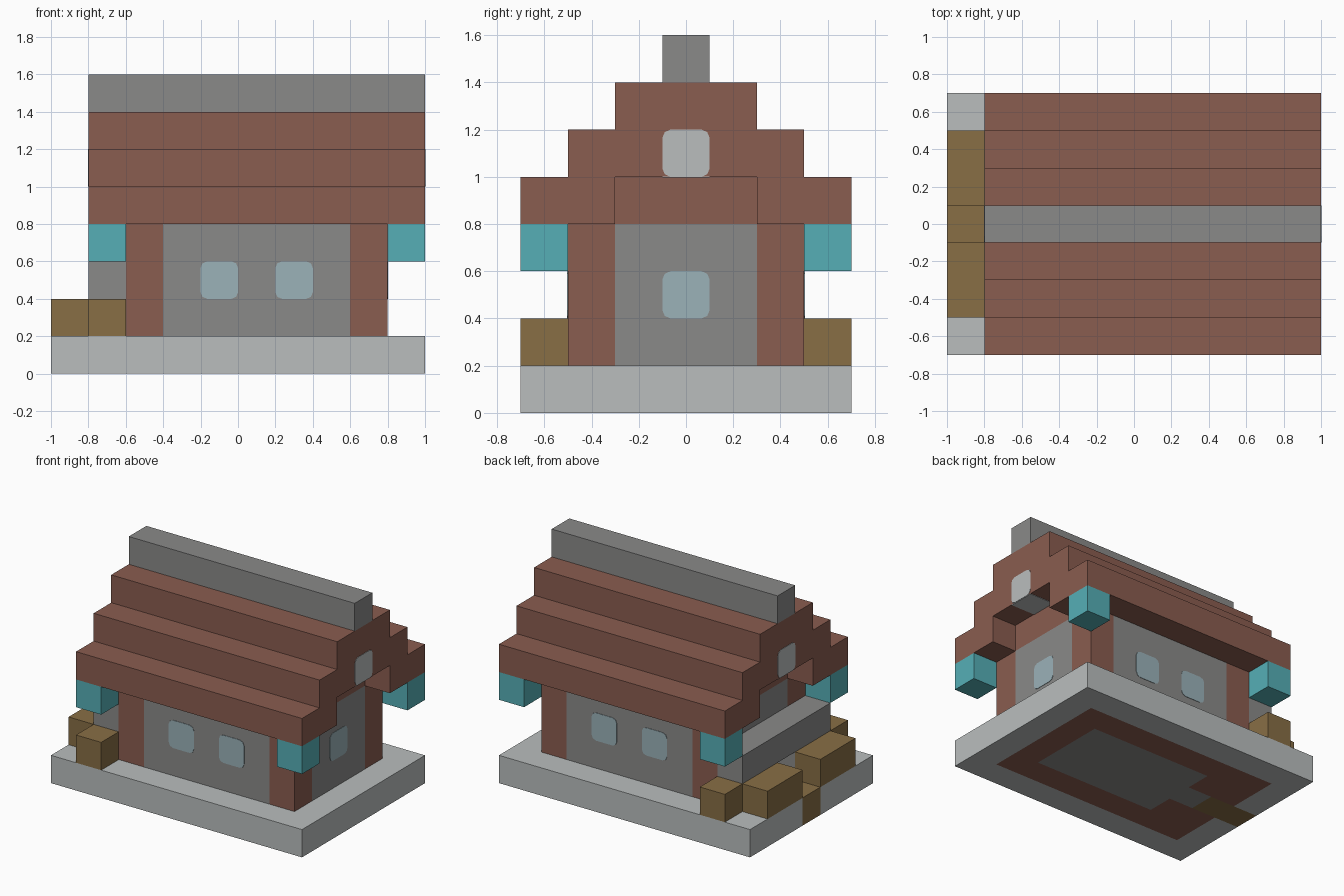
import bpy
import bmesh
import math
from mathutils import Vector

cube = bpy.data.objects.get("Cube")
if cube:
    bpy.data.objects.remove(cube, do_unlink=True)

U = 0.2  # block size


def material(name, rgb):
    m = bpy.data.materials.new(name)
    m.use_nodes = True
    m.diffuse_color = (*rgb, 1)
    m.node_tree.nodes["Principled BSDF"].inputs["Base Color"].default_value = (*rgb, 1)
    return m


red = material("brick red", (0.254, 0.109, 0.08))
grey = material("stone grey", (0.254, 0.254, 0.25))
light = material("pale stone", (0.49, 0.515, 0.515))
brown = material("earth brown", (0.246, 0.156, 0.06))
teal = material("lantern teal", (0.093, 0.43, 0.468))
glass = material("window glass", (0.328, 0.445, 0.485))


def finish(name, bm, *mats):
    bmesh.ops.recalc_face_normals(bm, faces=bm.faces)
    mesh = bpy.data.meshes.new(name)
    bm.to_mesh(mesh)
    bm.free()
    for m in mats:
        mesh.materials.append(m)
    ob = bpy.data.objects.new(name, mesh)
    bpy.context.collection.objects.link(ob)
    return ob


def prism(name, pts, axis, a, b, mat):
    """Extrude a 2D outline along x, y or z from a to b."""
    def place(p, d):
        v = list(p)
        v.insert("xyz".index(axis), d)
        return v
    bm = bmesh.new()
    face = bm.faces.new([bm.verts.new(place(p, a)) for p in pts])
    out = bmesh.ops.extrude_face_region(bm, geom=[face])
    move = Vector(place((0, 0), b - a))
    bmesh.ops.translate(bm, verts=[g for g in out["geom"] if isinstance(g, bmesh.types.BMVert)], vec=move)
    return finish(name, bm, mat)


def box(name, x, y, z, mat):
    return prism(name, [(x[0], y[0]), (x[1], y[0]), (x[1], y[1]), (x[0], y[1])], "z", z[0], z[1], mat)


def pane(name, centre, axis, at, side, mat):
    """Thin square plate with rounded corners, one block wide."""
    r, pts = 0.035, []
    for k in range(4):
        mid = math.pi / 4 + k * math.pi / 2
        cx = centre[0] + math.copysign(U / 2 - r, math.cos(mid))
        cy = centre[1] + math.copysign(U / 2 - r, math.sin(mid))
        for s in (-1, 0, 1):
            t = mid + s * math.pi / 4
            pts.append((cx + r * math.cos(t), cy + r * math.sin(t)))
    prism(name, pts, axis, at - side * 0.002, at + side * 0.003, mat)


# Base slab: a block grid coloured by floor plan
bm = bmesh.new()
bmesh.ops.create_grid(bm, x_segments=10, y_segments=7, size=1)
bmesh.ops.scale(bm, vec=(1, 0.7, 1), verts=bm.verts)
out = bmesh.ops.extrude_face_region(bm, geom=bm.faces[:])
bmesh.ops.translate(bm, verts=[g for g in out["geom"] if isinstance(g, bmesh.types.BMVert)], vec=(0, 0, U))
for f in bm.faces:
    c = f.calc_center_median()
    x, y = c.x, abs(c.y)
    if y < 0.1 and x < -0.6:
        f.material_index = 3
    elif (y < 0.3 and -0.4 < x < 0.6) or (y < 0.1 and -0.6 < x < -0.4):
        f.material_index = 2
    elif y < 0.5 and -0.8 < x < 0.8:
        f.material_index = 1
finish("base", bm, light, red, grey, brown)

# Walls, corner posts, lanterns, shrubs and windows, same front and back
for s, side in ((-1, "front"), (1, "back")):
    def span(a, b):
        return sorted((s * a, s * b))
    box(side + "_wall", (-0.4, 0.6), span(0.3, 0.5), (0.2, 0.8), grey)
    for x, end in ((-0.6, "right"), (0.6, "left")):
        box(f"{side}_{end}_post", (x, x + U), span(0.3, 0.5), (0.2, 0.8), red)
    for x, end in ((-0.8, "right"), (0.8, "left")):
        box(f"{side}_{end}_lantern", (x, x + U), span(0.5, 0.7), (0.6, 0.8), teal)
    for x in (-0.1, 0.3):
        pane(side + "_window", (x, 0.5), "y", s * 0.5, s, glass)
    box(side + "_corner_shrub", (-0.8, -0.6), span(0.5, 0.7), (0.2, 0.4), brown)
    box(side + "_hedge", (-1, -0.8), span(0.1, 0.5), (0.2, 0.4), brown)
    box(side + "_porch_side", (-0.8, -0.6), span(0.1, 0.5), (0.2, 0.4), grey)

# End walls and porch lintel
box("left_wall", (0.6, 0.8), (-0.3, 0.3), (0.2, 0.8), grey)
box("right_wall", (-0.6, -0.4), (-0.3, 0.3), (0.2, 0.8), grey)
pane("left_window", (0, 0.5), "x", 0.8, 1, glass)
box("porch_lintel", (-0.8, -0.6), (-0.5, 0.5), (0.4, 0.6), grey)

# Stepped roof with hollow eaves, beam and ridge
half = [(0.3, 1.0), (0.3, 0.8), (0.7, 0.8), (0.7, 1.0), (0.5, 1.0),
        (0.5, 1.2), (0.3, 1.2), (0.3, 1.4)]
prism("roof", half + [(-y, z) for y, z in reversed(half)], "x", -0.8, 1, red)
box("gable_beam", (-0.6, 0.8), (-0.3, 0.3), (0.8, 1.0), red)
box("ridge", (-0.8, 1), (-0.1, 0.1), (1.4, 1.6), grey)

# Pale attic blocks in both gables, with their undersides
for x, s, end in ((1, 1, "left"), (-0.8, -1, "right")):
    pane(end + "_attic_window", (0, 1.1), "x", x, s, light)
    box(end + "_attic_sill", sorted((x, x - s * U)), (-0.1, 0.1), (0.997, 1.002), light)
